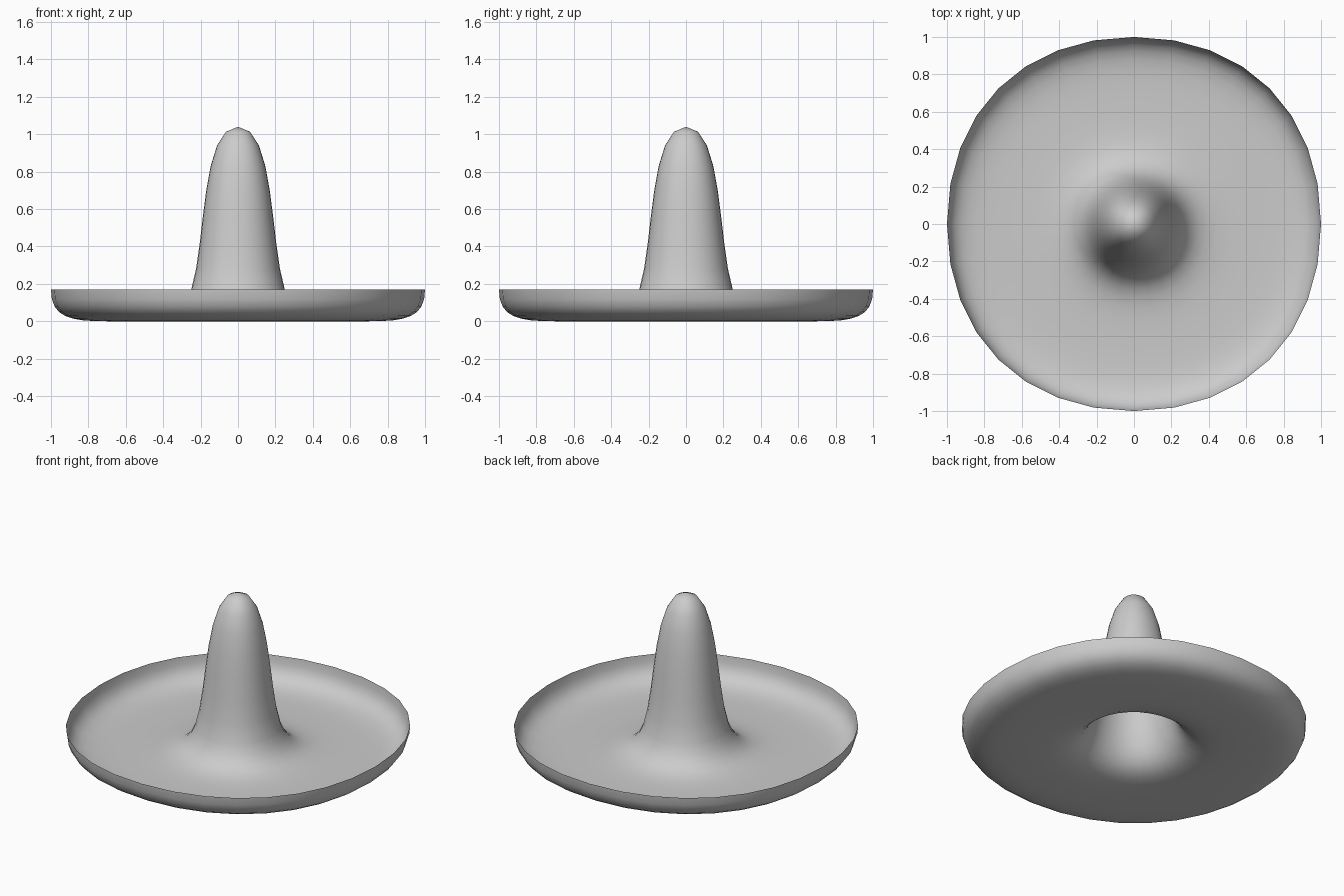
import bpy, bmesh

if "Cube" in bpy.data.objects:
    bpy.data.objects.remove(bpy.data.objects["Cube"])


def bezier(pts, t):
    """Point on a 2D cubic curve."""
    w = ((1 - t) ** 3, 3 * t * (1 - t) ** 2, 3 * t * t * (1 - t), t ** 3)
    return tuple(sum(wi * p[i] for wi, p in zip(w, pts)) for i in (0, 1))


STEPS = 8

# profile (radius, height): crown, flare at its foot, upturned brim
profile_curves = [
    [(0, 1.04), (0.20, 1.04), (0.17, 0.42), (0.25, 0.17)],
    [(0.25, 0.17), (0.31, 0.0), (0.42, 0.0), (0.70, 0.0)],
    [(0.70, 0.0), (0.90, 0.0), (1.0, 0.02), (1.0, 0.17)],
]
profile = [bezier(c, i / STEPS) for c in profile_curves for i in range(1, STEPS + 1)]

# slightly squarish round outline, one quadrant turned four times
quadrant = [bezier([(1, 0), (1, 0.6), (0.6, 1), (0, 1)], i / STEPS) for i in range(STEPS)]
outline = []
for _ in range(4):
    outline += quadrant
    quadrant = [(-y, x) for x, y in quadrant]

# open sheet: rings bridged from the tip outward
bm = bmesh.new()
tip = bm.verts.new((0, 0, 1.04))
rings = [[bm.verts.new((x * r, y * r, z)) for x, y in outline] for r, z in profile]
n = len(outline)
for k in range(n):
    j = (k + 1) % n
    bm.faces.new((tip, rings[0][k], rings[0][j]))
    for a, b in zip(rings, rings[1:]):
        bm.faces.new((a[k], b[k], b[j], a[j]))
for f in bm.faces:
    f.smooth = True

mesh = bpy.data.meshes.new("wide_brim_hat")
bm.to_mesh(mesh)
bm.free()
hat = bpy.data.objects.new("wide_brim_hat", mesh)
bpy.context.collection.objects.link(hat)
